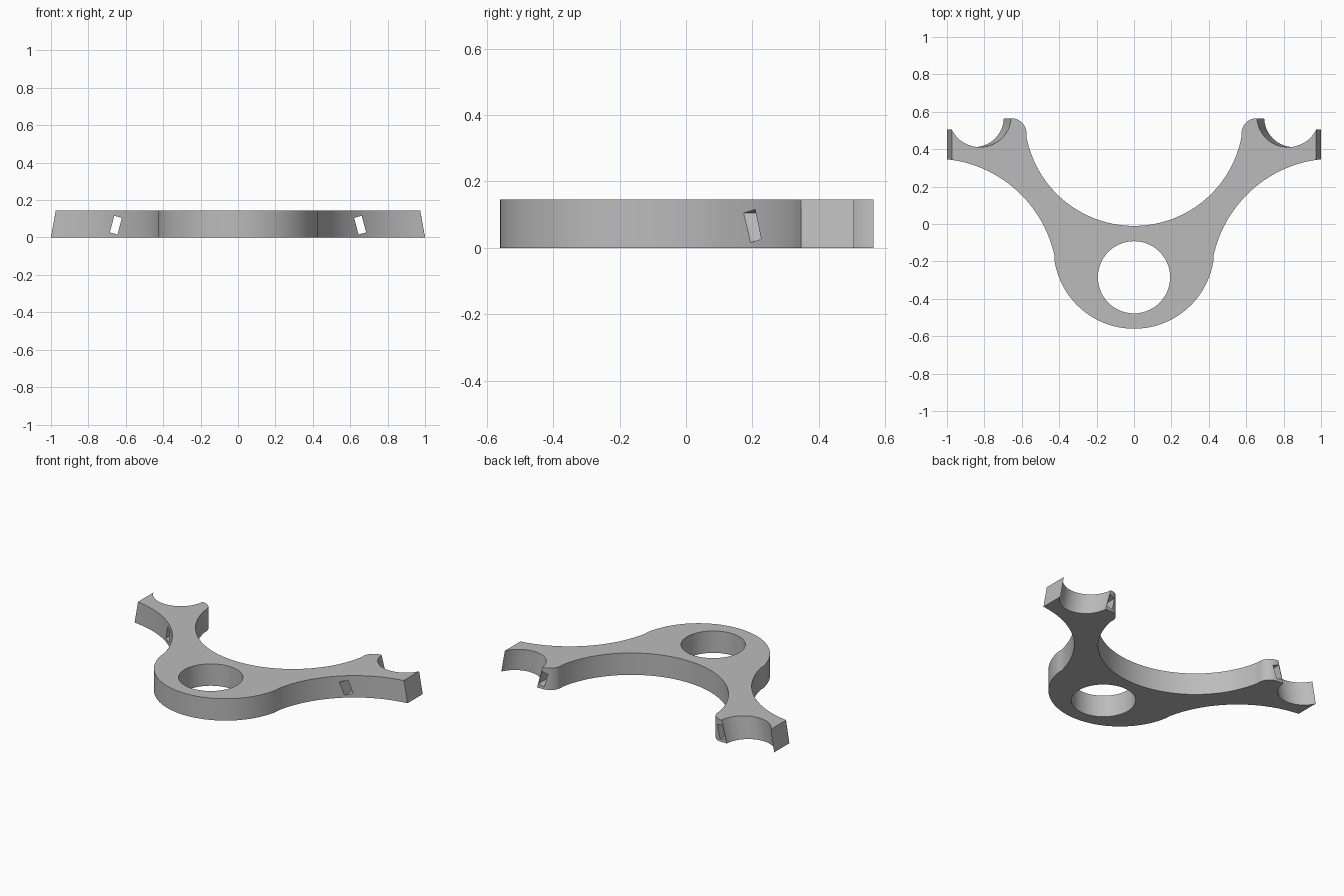
import bpy, bmesh
from math import radians, cos, sin

if "Cube" in bpy.data.objects:
    bpy.data.objects.remove(bpy.data.objects["Cube"], do_unlink=True)

HEIGHT = 0.145
END_LEAN, CRADLE_LEAN = 0.026, 0.039

grey = bpy.data.materials.new("plain grey")
grey.use_nodes = True
colour = (0.5, 0.5, 0.5, 1)
grey.diffuse_color = colour
grey.node_tree.nodes["Principled BSDF"].inputs["Base Color"].default_value = colour


def arc(cx, cy, r, start, end, steps, lean_start=0, lean_end=0):
    """Points (x, y, inward lean of the top edge) along an arc."""
    pts = []
    for i in range(steps + 1):
        t = i / steps
        a = radians(start + (end - start) * t)
        pts.append((cx + r * cos(a), cy + r * sin(a),
                    lean_start + (lean_end - lean_start) * t))
    return pts


def finish(bm, name):
    bmesh.ops.recalc_face_normals(bm, faces=bm.faces)
    mesh = bpy.data.meshes.new(name)
    bm.to_mesh(mesh)
    bm.free()
    mesh.materials.append(grey)
    obj = bpy.data.objects.new(name, mesh)
    bpy.context.collection.objects.link(obj)
    return obj


# Half outline of the bracket, from the front centre round to the back centre
half = arc(0, -0.13, 0.43, -90, -9.5, 28)                    # rounded base
half += arc(1.07, -0.31, 0.66, 170.5, 96.1, 32)[1:-1]        # hollow outer side
half.append((1.0, 0.346, END_LEAN))                          # leaning arm end
half += arc(0.855, 0.57, 0.159, -24.1, -178.2, 32, END_LEAN, CRADLE_LEAN)  # cradle
half += arc(0.655, 0.485, 0.08, 90, 180, 12)                 # rounded post
half += arc(0, 0.575, 0.585, -10.3, -90, 40)                 # inner sweep
outline = half + [(-x, y, -lean) for x, y, lean in reversed(half[1:-1])]

bm = bmesh.new()
low = [bm.verts.new((x, y, 0)) for x, y, lean in outline]
high = [bm.verts.new((x - lean, y, HEIGHT)) for x, y, lean in outline]
bm.faces.new(low)
bm.faces.new(high)
for i in range(len(low)):
    j = (i + 1) % len(low)
    bm.faces.new((low[i], low[j], high[j], high[i]))
bracket = finish(bm, "bracket")

# Round centre hole
bm = bmesh.new()
bmesh.ops.create_cone(bm, cap_ends=True, segments=72, radius1=0.193, radius2=0.193, depth=0.5)
hole = finish(bm, "hole_cutter")
hole.location = (0, -0.285, HEIGHT / 2)
cutters = [hole]

# Tilted strap slots running front to back through each arm
for side, label in ((1, "left"), (-1, "right")):
    bm = bmesh.new()
    bmesh.ops.create_cube(bm, size=1)
    bmesh.ops.scale(bm, vec=(0.042, 0.7, 0.092), verts=bm.verts)
    slot = finish(bm, label + "_slot_cutter")
    slot.location = (side * 0.653, 0.4, 0.066)
    slot.rotation_euler.y = radians(-15 * side)
    cutters.append(slot)

for cutter in cutters:
    cutter.hide_render = True
    cutter.hide_set(True)
    mod = bracket.modifiers.new(cutter.name, "BOOLEAN")
    mod.operation = "DIFFERENCE"
    mod.solver = "EXACT"
    mod.object = cutter

# Bake the cuts, drop the cutters, and smooth the curved walls
bpy.context.view_layer.update()
cut_mesh = bpy.data.meshes.new_from_object(
    bracket.evaluated_get(bpy.context.evaluated_depsgraph_get()))
bracket.modifiers.clear()
bracket.data = cut_mesh
for cutter in cutters:
    bpy.data.objects.remove(cutter, do_unlink=True)
bpy.ops.object.select_all(action="DESELECT")
bracket.select_set(True)
bpy.context.view_layer.objects.active = bracket
bpy.ops.object.shade_smooth_by_angle(angle=radians(25))
